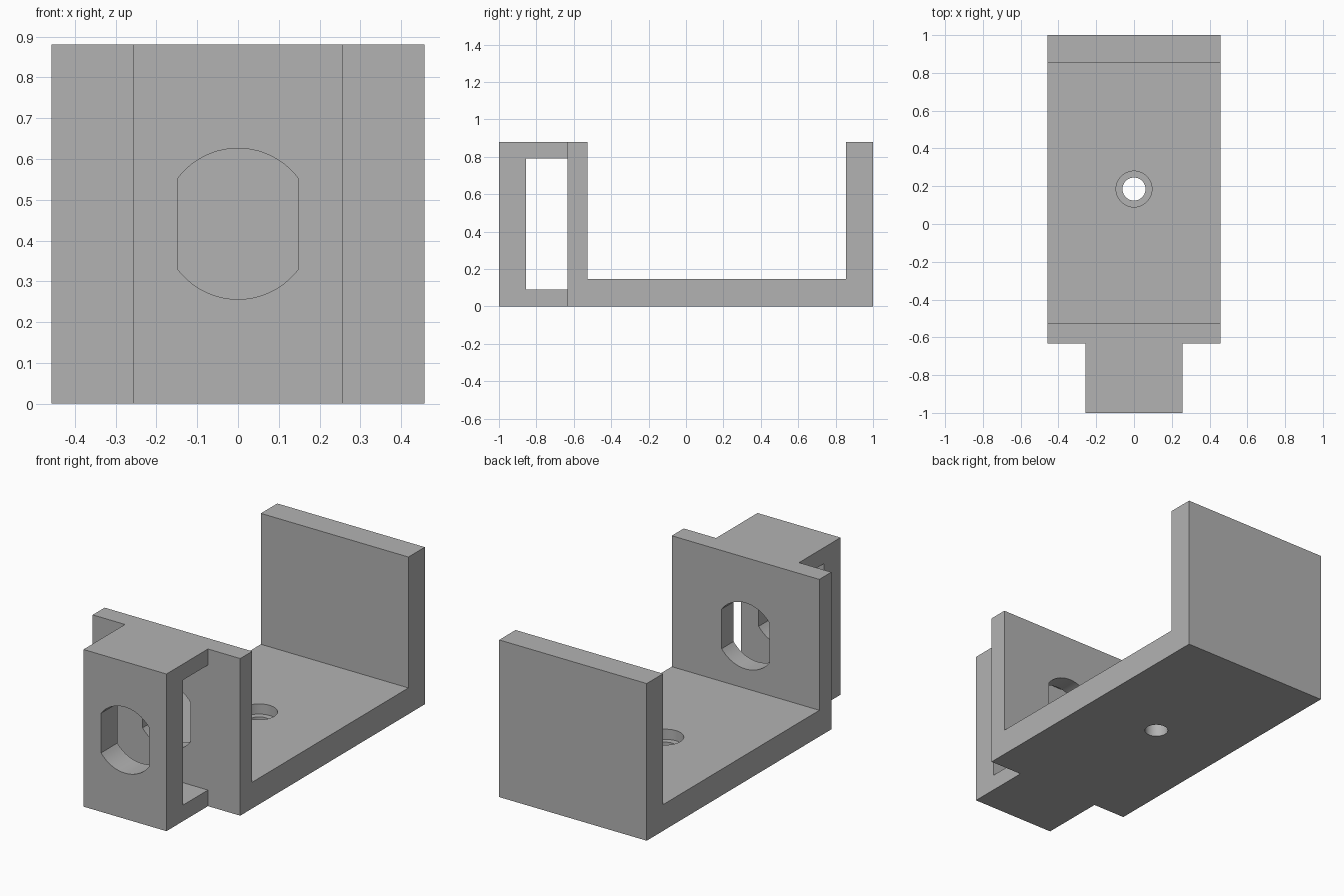
import bpy, bmesh, math

cube = bpy.data.objects.get("Cube")
if cube:
    bpy.data.objects.remove(cube, do_unlink=True)

grey = bpy.data.materials.new("plain grey")
grey.use_nodes = True
COLOUR = (0.45, 0.45, 0.45, 1)
grey.diffuse_color = COLOUR
grey.node_tree.nodes["Principled BSDF"].inputs["Base Color"].default_value = COLOUR

HEIGHT, HALF_W, TAB_W = 0.88, 0.457, 0.257
FLANGE_Y, HOLE_Z, BORE_Y = -0.633, 0.441, 0.185


def extrude(name, points, place, move):
    """Turn a flat outline into a solid: place() puts each 2D point in space."""
    bm = bmesh.new()
    face = bm.faces.new([bm.verts.new(place(*p)) for p in points])
    out = bmesh.ops.extrude_face_region(bm, geom=[face])
    verts = [v for v in out["geom"] if isinstance(v, bmesh.types.BMVert)]
    bmesh.ops.translate(bm, verts=verts, vec=move)
    bmesh.ops.recalc_face_normals(bm, faces=bm.faces)
    mesh = bpy.data.meshes.new(name)
    bm.to_mesh(mesh)
    bm.free()
    mesh.materials.append(grey)
    obj = bpy.data.objects.new(name, mesh)
    bpy.context.collection.objects.link(obj)
    return obj


def side_profile(name, points, half_width):
    return extrude(name, points, lambda y, z: (-half_width, y, z), (2 * half_width, 0, 0))


def boolean(target, tool, operation):
    mod = target.modifiers.new(tool.name, "BOOLEAN")
    mod.operation, mod.object, mod.solver = operation, tool, "EXACT"
    bpy.context.view_layer.objects.active = target
    bpy.ops.object.modifier_apply(modifier=mod.name)
    bpy.data.objects.remove(tool, do_unlink=True)


def round_cutter(name, radius, bottom, top):
    ring = [(radius * math.cos(a), radius * math.sin(a))
            for a in (math.tau * i / 48 for i in range(48))]
    return extrude(name, ring, lambda x, y: (x, BORE_Y + y, bottom), (0, 0, top - bottom))


# U-shaped channel: floor, front flange and back wall
bracket = side_profile("bracket", [
    (FLANGE_Y, 0), (1, 0), (1, HEIGHT), (0.855, HEIGHT), (0.855, 0.147),
    (-0.527, 0.147), (-0.527, HEIGHT), (FLANGE_Y, HEIGHT)], HALF_W)

# Narrow C-shaped loop on the front flange
loop = side_profile("front_loop", [
    (FLANGE_Y, 0), (-1, 0), (-1, HEIGHT), (FLANGE_Y, HEIGHT),
    (FLANGE_Y, 0.79), (-0.855, 0.79), (-0.855, 0.09), (FLANGE_Y, 0.09)], TAB_W)
boolean(bracket, loop, "UNION")

# Flat-sided round hole through the loop and flange
R, FLAT = 0.185, 0.148
half = math.asin(FLAT / R)
arc = [-half + 2 * half * i / 20 for i in range(21)]
slot = [(R * math.sin(a), R * math.cos(a)) for a in arc]
slot += [(-x, -z) for x, z in slot]
boolean(bracket, extrude("slot_cutter", slot, lambda x, z: (x, -1.1, HOLE_Z + z),
                         (0, 0.7, 0)), "DIFFERENCE")

# Counterbored screw hole in the floor
boolean(bracket, round_cutter("screw_cutter", 0.061, -0.1, 0.3), "DIFFERENCE")
boolean(bracket, round_cutter("counterbore_cutter", 0.095, 0.09, 0.3), "DIFFERENCE")

# Smooth the hole walls, keep every edge sharp
bpy.ops.object.select_all(action="DESELECT")
bracket.select_set(True)
bpy.context.view_layer.objects.active = bracket
bpy.ops.object.shade_smooth_by_angle(angle=math.radians(30))
